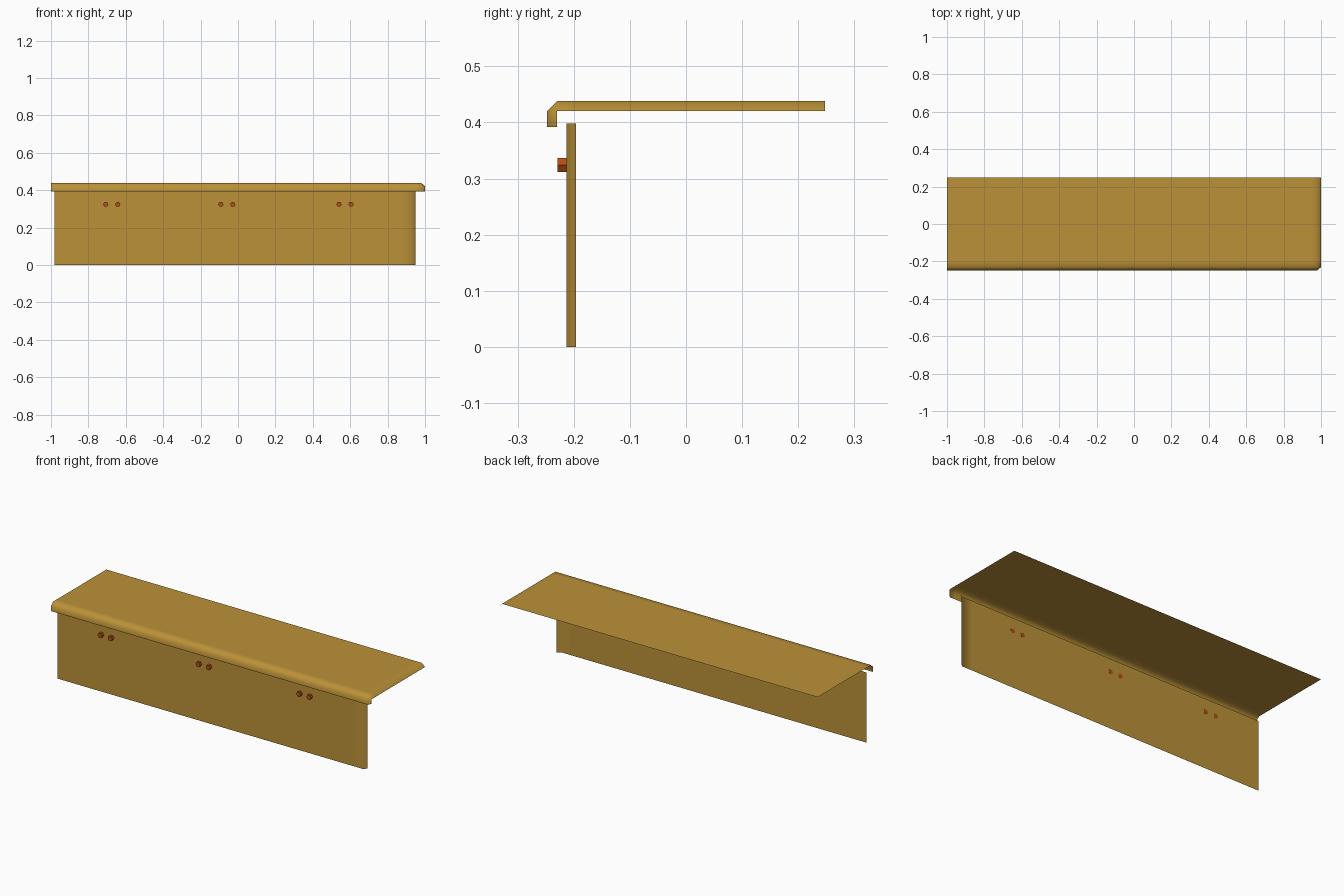
import bpy, bmesh, math
from mathutils import Matrix

if "Cube" in bpy.data.objects:
    bpy.data.objects.remove(bpy.data.objects["Cube"])


def material(name, rgb):
    m = bpy.data.materials.new(name)
    m.diffuse_color = (*rgb, 1)
    m.use_nodes = True
    m.node_tree.nodes["Principled BSDF"].inputs["Base Color"].default_value = m.diffuse_color
    return m


TAN = material("tan wood", (0.50, 0.285, 0.04))
RUST = material("rust orange", (0.46, 0.075, 0.008))


def finish(bm, name, mat, smooth):
    me = bpy.data.meshes.new(name)
    for f in bm.faces:
        f.smooth = smooth
    bm.to_mesh(me)
    bm.free()
    me.materials.append(mat)
    ob = bpy.data.objects.new(name, me)
    bpy.context.collection.objects.link(ob)
    return ob


def sheet(name, columns, mat):
    """Open sheet lofted through equal-length columns of points."""
    bm = bmesh.new()
    cols = [[bm.verts.new(p) for p in c] for c in columns]
    for a, b in zip(cols, cols[1:]):
        for i in range(len(a) - 1):
            bm.faces.new((a[i], a[i + 1], b[i + 1], b[i]))
    bmesh.ops.remove_doubles(bm, verts=bm.verts, dist=1e-4)
    return finish(bm, name, mat, True)


# Top board: thin sheet, bevelled front lip and bevelled right end
profile = [(0.248, 0.438), (-0.2, 0.438), (-0.23, 0.438), (-0.248, 0.42), (-0.248, 0.392)]
top = [[(x, y, z) for y, z in profile] for x in (-1, 0.95, 0.981)]
top.append([(1, max(y, -0.23), min(z, 0.42)) for y, z in profile])
sheet("top_board", top, TAN)

# Front panel: thin sheet with a bevelled right edge
plan = [(-0.982, -0.213), (0.87, -0.213), (0.932, -0.213), (0.95, -0.196)]
sheet("front_panel", [[(x, y, 0.398), (x, y, 0)] for x, y in plan], TAN)

# Three pairs of hexagonal pegs
for i, cx in enumerate((-0.675, -0.06, 0.572)):
    for side in (-1, 1):
        bm = bmesh.new()
        bmesh.ops.create_cone(bm, cap_ends=True, segments=6, radius1=0.0144,
                              radius2=0.0144, depth=0.0165)
        # flat top and bottom, corners pointing left and right
        bm.transform(Matrix.Translation((cx + side * 0.032, -0.22075, 0.324))
                     @ Matrix.Rotation(math.pi / 2, 4, 'X')
                     @ Matrix.Rotation(math.pi / 2, 4, 'Z'))
        finish(bm, f"peg_{i + 1}_{'left' if side < 0 else 'right'}", RUST, False)
